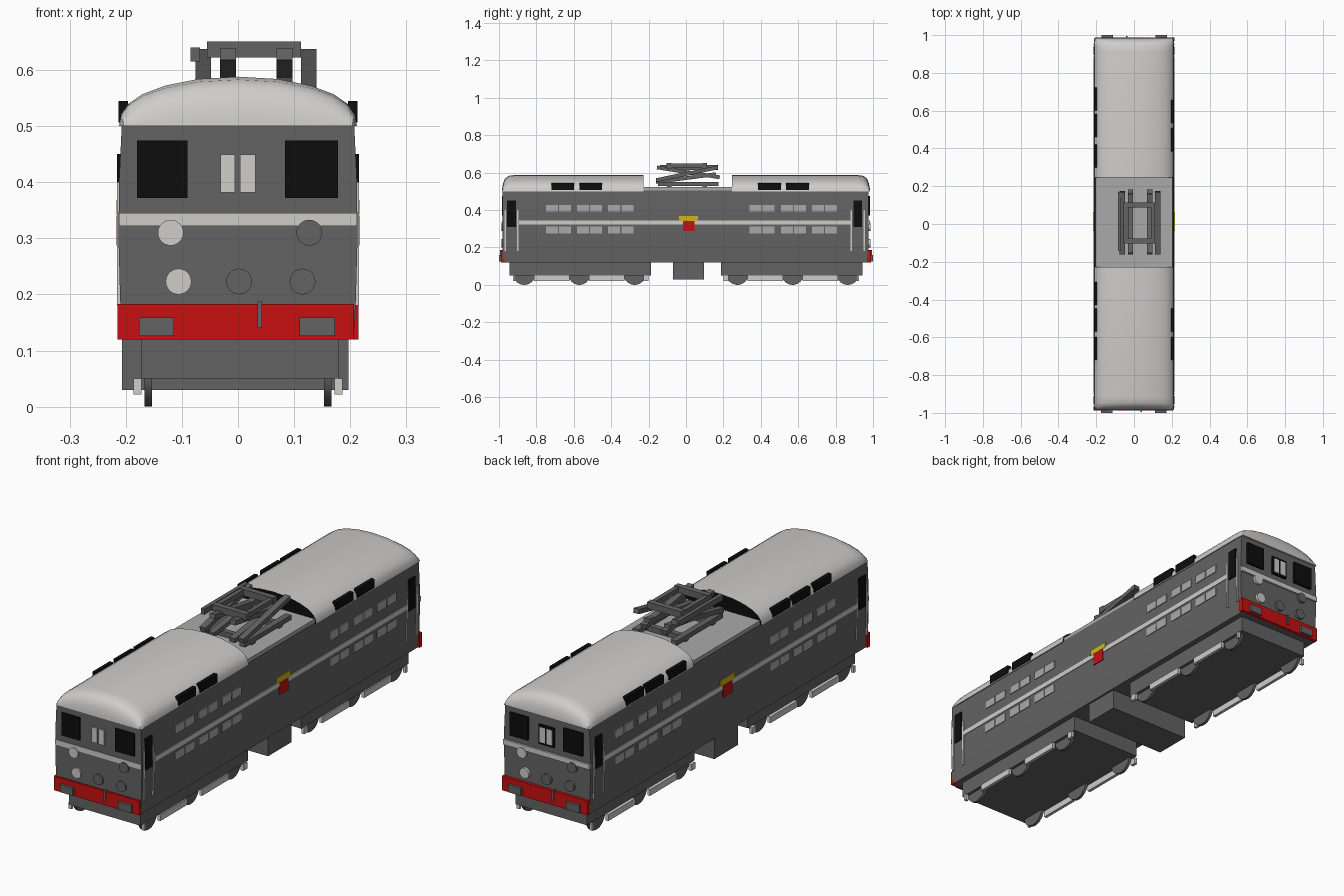
import bpy, bmesh, math
from mathutils import Vector

if "Cube" in bpy.data.objects:
    bpy.data.objects.remove(bpy.data.objects["Cube"])


def mat(name, c):
    m = bpy.data.materials.new(name)
    m.diffuse_color = (*c, 1)
    m.use_nodes = True
    m.node_tree.nodes["Principled BSDF"].inputs["Base Color"].default_value = m.diffuse_color
    return m


GREY = mat("dark_grey", (0.125, 0.125, 0.125))
LIGHT = mat("light_grey", (0.62, 0.61, 0.59))
MID = mat("mid_grey", (0.40, 0.40, 0.40))
BLACK = mat("black", (0.004, 0.004, 0.004))
RED = mat("red", (0.58, 0.005, 0.005))
YELLOW = mat("yellow", (0.62, 0.46, 0.01))


def finish(name, bm, mats, smooth=False):
    bmesh.ops.recalc_face_normals(bm, faces=bm.faces)
    me = bpy.data.meshes.new(name)
    bm.to_mesh(me)
    bm.free()
    ob = bpy.data.objects.new(name, me)
    bpy.context.collection.objects.link(ob)
    for m in mats:
        me.materials.append(m)
    if smooth:
        bpy.ops.object.select_all(action='DESELECT')
        ob.select_set(True)
        bpy.context.view_layer.objects.active = ob
        bpy.ops.object.shade_smooth_by_angle(angle=math.radians(35))
    return ob


def box(name, m, x, y, z):
    """Box from (min, max) pairs in each axis."""
    bm = bmesh.new()
    bmesh.ops.create_cube(bm, size=1)
    for v in bm.verts:
        v.co = Vector([(a + b) / 2 + c * abs(b - a) for (a, b), c in zip((x, y, z), v.co)])
    return finish(name, bm, [m])


def disc(name, m, centre, r, depth, axis, n=24):
    bm = bmesh.new()
    bmesh.ops.create_cone(bm, cap_ends=True, segments=n, radius1=r, radius2=r, depth=depth)
    ob = finish(name, bm, [m], True)
    ob.rotation_euler = (math.pi / 2, 0, 0) if axis == 'y' else (0, math.pi / 2, 0)
    ob.location = centre
    return ob


def loft(name, rings, mats, smooth=False, last_cap=0):
    """Skin closed rings of points and cap both ends."""
    bm = bmesh.new()
    vs = [[bm.verts.new(p) for p in r] for r in rings]
    n = len(vs[0])
    for a, b in zip(vs, vs[1:]):
        for i in range(n):
            bm.faces.new((a[i], a[(i + 1) % n], b[(i + 1) % n], b[i]))
    bm.faces.new(vs[0])
    bm.faces.new(vs[-1]).material_index = last_cap
    return finish(name, bm, mats, smooth)


# Body with slightly bulging sides
half = [(0.206, 0.12), (0.210, 0.19), (0.213, 0.30), (0.212, 0.40), (0.207, 0.505)]
prof = half + [(-x, z) for x, z in reversed(half)]
loft("body", [[(x, y, z) for x, z in prof] for y in (-0.98, 0.975)], [GREY], True)

# Domed roof at each end, with a black wall facing the middle well
arc = [(0.212, 0.0), (0.208, 0.022), (0.195, 0.040), (0.170, 0.057), (0.130, 0.072),
       (0.070, 0.084)]
dome = arc + [(0, 0.088)] + [(-x, h) for x, h in reversed(arc)]
for s, inner, name in ((-1, 0.228, "front_roof"), (1, 0.247, "rear_roof")):
    rings = []
    for y, f, w in ((0.984, 0.08, 0.98), (0.979, 0.45, 0.985), (0.968, 0.78, 0.99),
                    (0.948, 0.94, 1), (0.915, 1, 1), (inner, 1, 1)):
        rings.append([(x * w, s * y, 0.5 + h * f) for x, h in dome])
    loft(name, rings, [LIGHT, BLACK], True, 1)
box("roof_well", MID, (-0.205, 0.205), (-0.228, 0.247), (0.5, 0.522))

# Underframe: centre equipment box, bogies, wheels and side bars
box("equipment_box", GREY, (-0.207, 0.197), (-0.07, 0.096), (0.03, 0.13))
for s in (-1, 1):
    box("bogie", GREY, (-0.172, 0.18), (s * 0.943, s * 0.187), (0.05, 0.13))
    for side in (-1, 1):
        for w in (0.865, 0.57, 0.275):
            disc("wheel", GREY, (side * 0.16, s * w, 0.06), 0.06, 0.013, 'x', 32)
        for a, b in ((0.925, 0.925 - 0.012), (0.812, 0.622), (0.518, 0.328), (0.228, 0.2)):
            box("bogie_side_bar", LIGHT, (side * 0.172, side * 0.186),
                (s * a, s * b), (0.022, 0.05))

# End faces: the rear is the front turned half a turn
for s in (-1, 1):
    def end_plate(name, m, x0, x1, z0, z1, y=0.985):
        box(name, m, (-s * x0, -s * x1), (s * 0.97, s * y), (z0, z1))
    end_plate("end_beam", RED, -0.215, 0.207, 0.12, 0.183, 0.988)
    end_plate("end_stripe", LIGHT, -0.212, 0.212, 0.322, 0.345, 0.983)
    end_plate("windscreen", BLACK, -0.18, -0.09, 0.372, 0.474)
    end_plate("windscreen", BLACK, 0.084, 0.178, 0.372, 0.474)
    if s == 1:
        end_plate("centre_panel_frame", BLACK, -0.038, 0.038, 0.372, 0.459, 0.983)
    end_plate("centre_panel", LIGHT, -0.031, -0.005, 0.382, 0.449)
    end_plate("centre_panel", LIGHT, 0.004, 0.031, 0.382, 0.449)
    end_plate("buffer", GREY, -0.176, -0.114, 0.126, 0.159, 1.0)
    end_plate("buffer", GREY, 0.110, 0.173, 0.126, 0.159, 1.0)
    end_plate("coupling_hook", GREY, 0.035, 0.043, 0.14, 0.187, 0.994)
    for x, z, m in ((-0.12, 0.31, LIGHT), (0.127, 0.31, GREY), (-0.106, 0.223, LIGHT),
                    (0.002, 0.223, GREY), (0.115, 0.223, GREY)):
        disc("end_lamp", m, (-s * x, s * 0.98, z), 0.023, 0.014, 'y')

# Both long sides
for side in (-1, 1):
    def side_plate(name, m, y0, y1, z0, z1, x=0.2155):
        box(name, m, (side * 0.207, side * x), (y0, y1), (z0, z1))
    side_plate("side_stripe", LIGHT, -0.893, 0.885, 0.324, 0.345)
    side_plate("badge_top", YELLOW, -0.037, 0.063, 0.342, 0.368, 0.2165)
    side_plate("badge", RED, -0.017, 0.046, 0.287, 0.341, 0.2165)
    # grille panels in pairs, two rows
    for y in (-0.748, -0.582, -0.416, 0.34, 0.507, 0.673):
        for z in (0.274, 0.391):
            for d in (0, 0.07):
                side_plate("grille", MID, y + d, y + d + 0.064, z, z + 0.037)
    # cab doors: window and two handrails
    for y in (-0.933, 0.918):
        side_plate("door_window", BLACK, y - 0.023, y + 0.023, 0.31, 0.45)
        for d in (-0.034, 0.034):
            side_plate("handrail", LIGHT, y + d - 0.004, y + d + 0.004, 0.18, 0.40)
    # roof edge vents, three per end on the left and two on the right
    vents = (-0.72, -0.57, 0.385, 0.535) if side > 0 else (-0.72, -0.57, -0.43, 0.30, 0.46, 0.60)
    for y in vents:
        box("roof_vent", BLACK, (side * 0.196, side * 0.213), (y, y + 0.122), (0.506, 0.545))


# Folded pantograph
def beam(name, x, p, q, w=0.028, t=0.02):
    (y0, z0), (y1, z1) = p, q
    ob = box(name, GREY, (-w / 2, w / 2), (-math.hypot(y1 - y0, z1 - z0) / 2,
             math.hypot(y1 - y0, z1 - z0) / 2), (-t / 2, t / 2))
    ob.location = (x, (y0 + y1) / 2, (z0 + z1) / 2)
    ob.rotation_euler.x = math.atan2(z1 - z0, y1 - y0)


for x in (-0.062, 0.126):
    beam("pantograph_lower_arm", x, (-0.16, 0.56), (0.17, 0.628))
    beam("pantograph_base_rail", x, (-0.15, 0.54), (0.175, 0.54))
for x in (-0.018, 0.083):
    beam("pantograph_upper_arm", x, (-0.155, 0.628), (0.18, 0.575))
    beam("pantograph_strut", x, (-0.16, 0.55), (0.16, 0.592))
for y in (-0.09, 0.1):
    box("pantograph_collector", GREY, (-0.055, 0.112), (y - 0.013, y + 0.013), (0.622, 0.651))
    box("pantograph_foot", GREY, (-0.075, 0.14), (y - 0.012, y + 0.012), (0.515, 0.545))
box("pantograph_side_bar", GREY, (-0.085, -0.068), (-0.14, 0.17), (0.615, 0.64))
for x in (-0.045, 0.1):
    box("collector_link", GREY, (x - 0.01, x + 0.01), (-0.09, 0.1), (0.626, 0.648))
